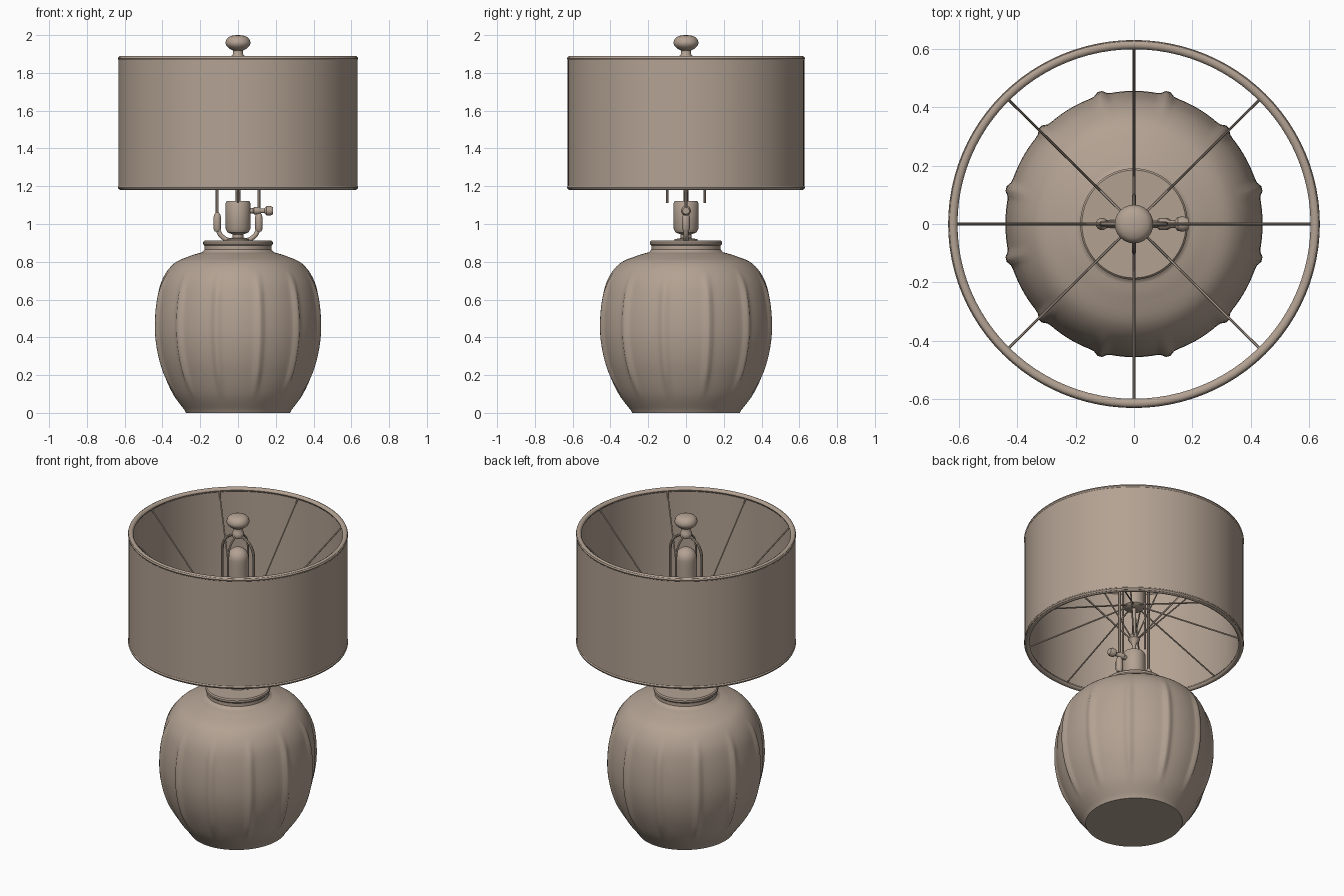
import bpy, bmesh, math
from mathutils import Vector

cube = bpy.data.objects.get("Cube")
if cube:
    bpy.data.objects.remove(cube, do_unlink=True)

clay = bpy.data.materials.new("warm taupe")
clay.use_nodes = True
colour = (0.45, 0.36, 0.29, 1)
clay.diffuse_color = colour
clay.node_tree.nodes["Principled BSDF"].inputs["Base Color"].default_value = colour


def finish(name, bm, angle=40):
    bmesh.ops.recalc_face_normals(bm, faces=bm.faces)
    mesh = bpy.data.meshes.new(name)
    bm.to_mesh(mesh)
    bm.free()
    ob = bpy.data.objects.new(name, mesh)
    bpy.context.collection.objects.link(ob)
    mesh.materials.append(clay)
    bpy.ops.object.select_all(action='DESELECT')
    ob.select_set(True)
    bpy.context.view_layer.objects.active = ob
    bpy.ops.object.shade_smooth_by_angle(angle=math.radians(angle))
    return ob


def lathe(name, profile, segs=32, sx=1, sy=1, closed=False, bump=None, angle=40):
    """Turn (radius, height) points about z; cap both ends unless the profile is a loop."""
    bm = bmesh.new()
    rings = []
    for r, z in profile:
        ring = []
        for i in range(segs):
            a = math.tau * i / segs
            q = r + (bump(a, z) if bump else 0)
            ring.append(bm.verts.new((q * sx * math.cos(a), q * sy * math.sin(a), z)))
        rings.append(ring)
    pairs = list(zip(rings, rings[1:]))
    if closed:
        pairs.append((rings[-1], rings[0]))
    for a, b in pairs:
        for i in range(segs):
            j = (i + 1) % segs
            bm.faces.new((a[i], a[j], b[j], b[i]))
    if not closed:
        bm.faces.new(rings[0][::-1])
        bm.faces.new(rings[-1])
    return finish(name, bm, angle)


def tube(name, points, radius, segs=8):
    """Sweep a round section along a path that stays in one upright plane."""
    pts = [Vector(p) for p in points]
    bm = bmesh.new()
    rings = []
    run = pts[-1] - pts[0]
    flat = Vector((run.x, run.y, 0))
    side = Vector((-flat.y, flat.x, 0)).normalized() if flat.length > 0.001 else Vector((0, 1, 0))
    for i, p in enumerate(pts):
        t = (pts[min(i + 1, len(pts) - 1)] - pts[max(i - 1, 0)]).normalized()
        up = t.cross(side).normalized()
        rings.append([bm.verts.new(p + radius * (math.cos(math.tau * k / segs) * side
                      + math.sin(math.tau * k / segs) * up)) for k in range(segs)])
    for a, b in zip(rings, rings[1:]):
        for k in range(segs):
            j = (k + 1) % segs
            bm.faces.new((a[k], a[j], b[j], b[k]))
    bm.faces.new(rings[0][::-1])
    bm.faces.new(rings[-1])
    return finish(name, bm)


def smooth_path(points, steps=5):
    """Catmull-Rom refinement of a short profile."""
    p = [points[0]] + list(points) + [points[-1]]
    out = []
    for i in range(1, len(p) - 2):
        for s in range(steps):
            t = s / steps
            out.append(tuple(0.5 * (2 * b + (c - a) * t + (2 * a - 5 * b + 4 * c - d) * t * t
                             + (3 * b - a - 3 * c + d) * t ** 3)
                             for a, b, c, d in zip(*p[i - 1:i + 3])))
    return out + [points[-1]]


# Jar body with twelve soft upright ribs
def rib(a, z):
    fade = max(0, min(1, (z - 0.08) / 0.12)) * max(0, min(1, (0.76 - z) / 0.14))
    off = (math.degrees(a) % 30) - 15
    return fade * (0.016 * math.exp(-(off / 2.2) ** 2) - 0.004)


belly = smooth_path([(0.283, 0.015), (0.345, 0.10), (0.398, 0.21), (0.43, 0.32), (0.444, 0.44),
                     (0.436, 0.58), (0.405, 0.70), (0.34, 0.79), (0.25, 0.832), (0.19, 0.85)])
lathe("jar_body", [(0.275, 0)] + belly + [(0.177, 0.865), (0.177, 0.885), (0.184, 0.893),
      (0.184, 0.905), (0.178, 0.912)], 180, 1, 1.035, bump=rib)

# Drum shade and its two hoops
lathe("shade_wall", [(0.633, 1.185), (0.633, 1.885), (0.613, 1.885), (0.613, 1.185)],
      96, 1, 0.99, closed=True)
for name, z in (("shade_bottom_hoop", 1.194), ("shade_top_hoop", 1.876)):
    hoop = [(0.62 + 0.016 * math.cos(math.tau * k / 10), z + 0.014 * math.sin(math.tau * k / 10))
            for k in range(10)]
    lathe(name, hoop, 96, 1, 0.99, closed=True)

# Wire spokes from each hoop to the centre
for i in range(8):
    a = math.tau * i / 8
    c, s = math.cos(a), math.sin(a)
    for level, rim_z, hub_z in (("upper", 1.876, 1.22), ("lower", 1.194, 1.44)):
        tube(f"{level}_spoke_{i + 1}", [(0.612 * c, 0.606 * s, rim_z), (0.02 * c, 0.02 * s, hub_z)],
             0.0045, 6)

# Socket, stem and bulb
lathe("socket", [(0.06, 0.91), (0.06, 0.92), (0.028, 0.925), (0.028, 0.945), (0.055, 0.955),
                 (0.066, 0.975), (0.066, 1.11), (0.06, 1.122)])
lathe("stem", [(0.012, 1.12), (0.012, 1.18), (0.035, 1.215), (0.012, 1.26), (0.012, 1.43)], 16)
lathe("bulb", [(0.05, 1.42), (0.062, 1.43), (0.062, 1.70)]
      + [(0.062 * math.cos(t / 6 * 1.5), 1.73 + 0.062 * math.sin(t / 6 * 1.5)) for t in range(7)])

# Turn switch on the model's left
switch = lathe("switch_knob", [(0.014, 0.05), (0.014, 0.08), (0.02, 0.085), (0.02, 0.11),
               (0.013, 0.12), (0.013, 0.14), (0.024, 0.15), (0.026, 0.17), (0.018, 0.186)], 20)
switch.rotation_euler = (0, math.pi / 2, 0)
switch.location.z = 1.07


# Two crossed harps arching to the finial
def harp(bottom):
    arch = [(0.11 * math.cos(math.pi * k / 16), 1.76 + 0.11 * math.sin(math.pi * k / 16))
            for k in range(17)]
    return [(0.11, bottom)] + arch + [(-0.11, bottom)]


tube("main_harp", [(u, 0, z) for u, z in harp(1.0)], 0.008)
tube("cross_harp", [(0, u * 0.9, z) for u, z in harp(1.11)], 0.006)

# Harp cradle arms and sleeves
for side, d in (("left", 1), ("right", -1)):
    arm = smooth_path([(0.03, 0.915), (0.06, 0.917), (0.095, 0.945), (0.11, 0.985)], 4)
    tube(f"{side}_cradle_arm", [(d * x, 0, z) for x, z in arm], 0.013, 10)
    sleeve = lathe(f"{side}_harp_sleeve", [(0.013, 0.96), (0.021, 0.975), (0.021, 1.03),
                   (0.016, 1.05), (0.009, 1.06)], 16)
    sleeve.location.x = d * 0.11

# Finial
lathe("finial", [(0.03, 1.86), (0.034, 1.87), (0.034, 1.89), (0.026, 1.90), (0.026, 1.918)]
      + smooth_path([(0.04, 1.925), (0.06, 1.942), (0.066, 1.962), (0.055, 1.985),
                     (0.03, 1.997), (0.004, 2.0)], 3))
